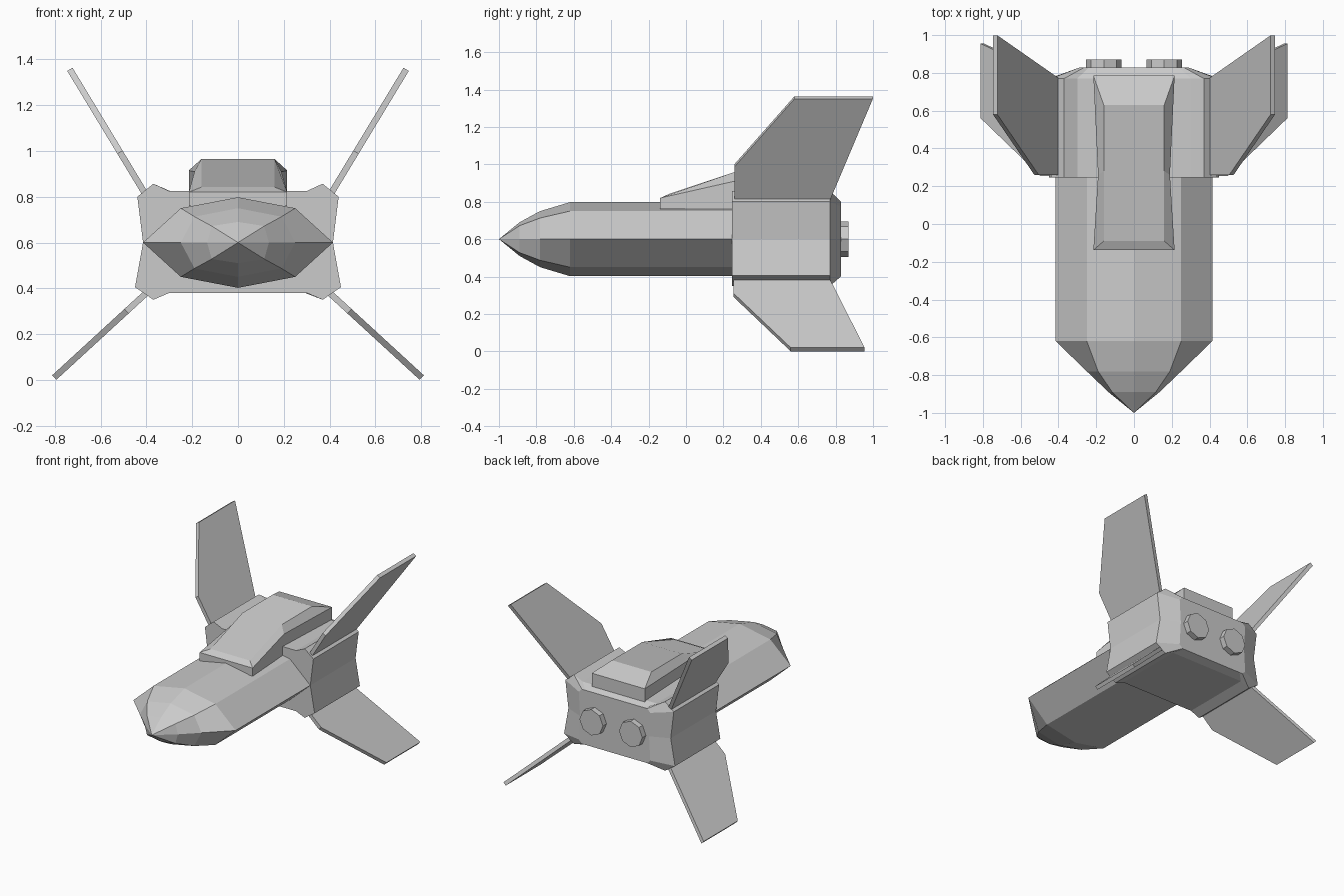
import bpy, bmesh, math
from mathutils import Vector

if "Cube" in bpy.data.objects:
    bpy.data.objects.remove(bpy.data.objects["Cube"])


def make(name, verts, faces):
    mesh = bpy.data.meshes.new(name)
    mesh.from_pydata([tuple(v) for v in verts], [], faces)
    bm = bmesh.new()
    bm.from_mesh(mesh)
    bmesh.ops.recalc_face_normals(bm, faces=bm.faces)
    bm.to_mesh(mesh)
    bm.free()
    obj = bpy.data.objects.new(name, mesh)
    bpy.context.collection.objects.link(obj)
    return obj


def loft(name, rings, tip=None):
    """Skin equal-length rings; the first ring closes to a tip or a cap."""
    n = len(rings[0])
    verts = [v for r in rings for v in r]
    faces = [(k * n + i, k * n + (i + 1) % n, (k + 1) * n + (i + 1) % n, (k + 1) * n + i)
             for k in range(len(rings) - 1) for i in range(n)]
    faces.append(tuple(range(len(verts) - n, len(verts))))
    if tip:
        verts.append(tip)
        faces += [(i, (i + 1) % n, len(verts) - 1) for i in range(n)]
    else:
        faces.append(tuple(range(n)))
    return make(name, verts, faces)


# Fuselage: eight-sided hull, tapering to a pointed nose
def hull_ring(y, w, cx, cz, h):
    pts = [(w, 0), (cx, cz), (0, h), (-cx, cz), (-w, 0), (-cx, -cz), (0, -h), (cx, -cz)]
    return [(x, y, 0.6 + z) for x, z in pts]


loft("fuselage", [hull_ring(-0.89, 0.135, 0.115, 0.072, 0.09),
                  hull_ring(-0.78, 0.25, 0.19, 0.113, 0.15),
                  hull_ring(-0.62, 0.415, 0.25, 0.15, 0.198),
                  hull_ring(0.30, 0.415, 0.25, 0.15, 0.198)], tip=(0, -1, 0.6))

# Engine block: waisted section with raised corners, tapered at the rear
half = [(0.30, 0.825), (0.37, 0.857), (0.44, 0.80), (0.415, 0.60),
        (0.45, 0.405), (0.37, 0.35), (0.30, 0.38)]
back = [(0.24, 0.80), (0.265, 0.80), (0.29, 0.775), (0.28, 0.60),
        (0.29, 0.425), (0.265, 0.40), (0.24, 0.40)]


def mirrored_ring(pts, y):
    return [(x, y, z) for x, z in pts] + [(-x, y, z) for x, z in reversed(pts)]


loft("engine_block", [mirrored_ring(half, 0.245), mirrored_ring(half, 0.77),
                      mirrored_ring(back, 0.828)])

# Dorsal cabin: pinched plan with a bevelled, sloping roof
def plan_ring(pts):
    return [(x, y, z) for x, y, z in pts] + [(-x, y, z) for x, y, z in reversed(pts)]


loft("dorsal_cabin", [
    plan_ring([(0.215, -0.138, 0.76), (0.19, 0.26, 0.76), (0.215, 0.785, 0.79)]),
    plan_ring([(0.215, -0.138, 0.82), (0.19, 0.26, 0.91), (0.215, 0.785, 0.915)]),
    plan_ring([(0.16, -0.09, 0.842), (0.16, 0.28, 0.965), (0.16, 0.63, 0.965)])])

# Engine nozzles: short octagonal discs
for side, x in (("right", 0.16), ("left", -0.16)):
    rings = [[(x + 0.095 * math.cos(a * math.pi / 4), y, 0.6 + 0.095 * math.sin(a * math.pi / 4))
              for a in range(8)] for y in (0.81, 0.87)]
    loft(side + "_nozzle", rings)


# Wings: swept plates given as root/tip in the front view and a (y, z) outline
def wing(name, root, tip, outline, thick=0.027):
    d = Vector((tip[0] - root[0], 0, tip[1] - root[1]))
    normal = Vector((d.z, 0, -d.x)).normalized() * thick / 2
    pts = [Vector((root[0] + d.x * (z - root[1]) / d.z, y, z)) for y, z in outline]
    for side, s in (("right", 1), ("left", -1)):
        loft(side + name, [[(s * v.x, v.y, v.z) for v in (p + k * normal for p in pts)]
                           for k in (-1, 1)])


wing("_upper_wing", (0.41, 0.82), (0.735, 1.357),
     [(0.26, 0.815), (0.26, 0.995), (0.58, 1.357), (0.999, 1.357), (0.77, 0.815)])
wing("_lower_wing", (0.40, 0.38), (0.803, 0.01),
     [(0.255, 0.385), (0.255, 0.30), (0.56, 0.01), (0.955, 0.01), (0.765, 0.385)])
